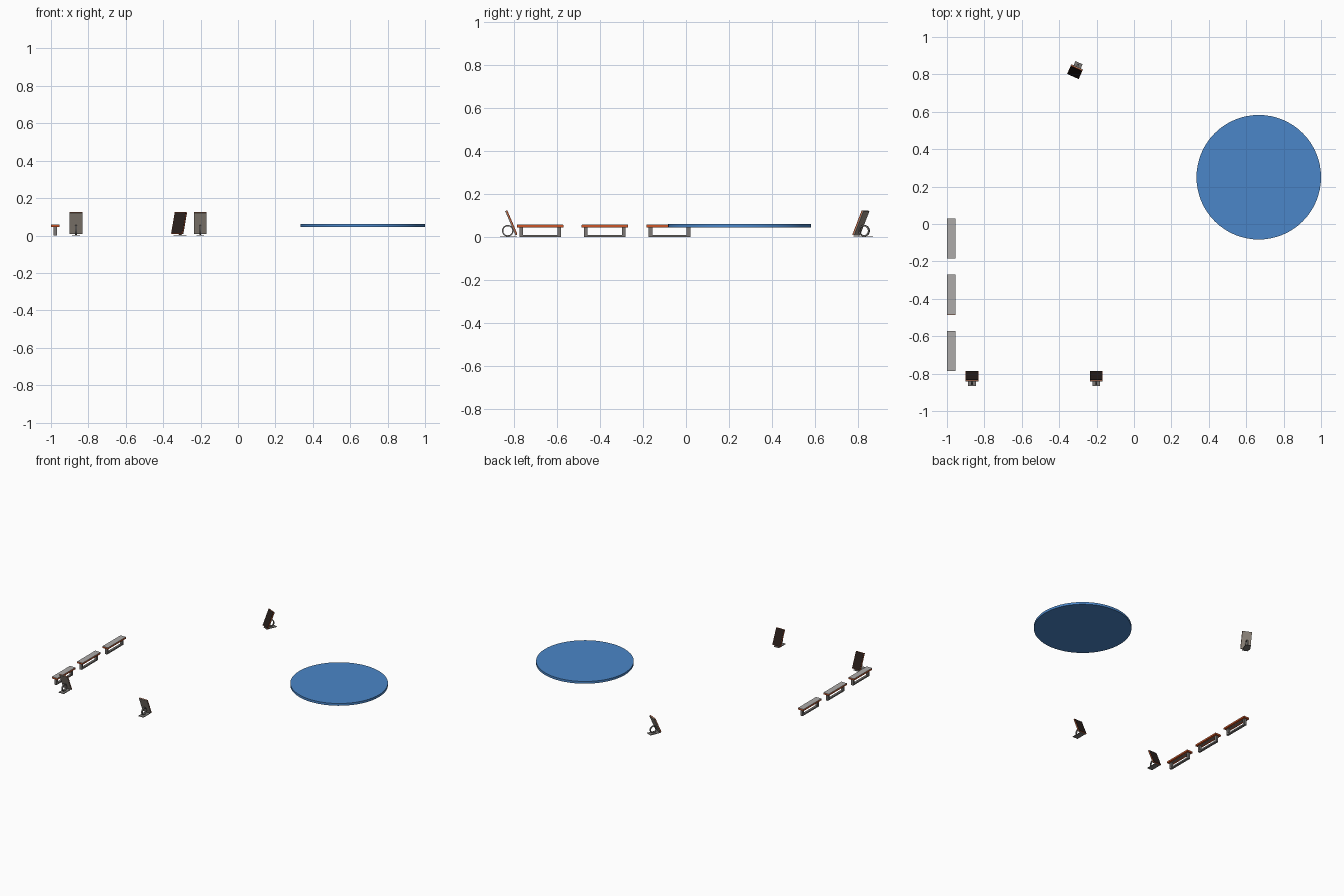
import bpy, math
from mathutils import Matrix, Vector

if "Cube" in bpy.data.objects:
    bpy.data.objects.remove(bpy.data.objects["Cube"])


def mat(name, r, g, b):
    m = bpy.data.materials.new(name)
    m.diffuse_color = (r, g, b, 1)
    m.use_nodes = True
    m.node_tree.nodes["Principled BSDF"].inputs["Base Color"].default_value = m.diffuse_color
    return m


BLUE = mat("blue", 0.07, 0.24, 0.58)
ORANGE = mat("orange", 0.6, 0.09, 0.02)
DARK = mat("dark_screen", 0.02, 0.012, 0.01)
GREY = mat("frame_grey", 0.2, 0.19, 0.18)
LIGHT = mat("light_grey", 0.42, 0.41, 0.4)
WARM = mat("warm_grey", 0.3, 0.26, 0.22)


def finish(ob, name, m, world=Matrix()):
    ob.name = name
    ob.data.materials.append(m)
    ob.matrix_world = world @ ob.matrix_basis
    return ob


def box(name, centre, size, m, world=Matrix()):
    bpy.ops.mesh.primitive_cube_add(size=1)
    ob = bpy.context.object
    ob.data.transform(Matrix.LocRotScale(Vector(centre), None, Vector(size)))
    return finish(ob, name, m, world)


def loop(name, outer, inner, width, m, world=Matrix()):
    """Closed frame: outer and inner (y, z) outlines bridged and given width in x."""
    n = len(outer)
    verts = [(x, y, z) for x in (-width / 2, width / 2) for ring in (outer, inner) for y, z in ring]
    faces = []
    for i in range(n):
        j = (i + 1) % n
        for a, b in ((0, n), (n, 3 * n), (3 * n, 2 * n), (2 * n, 0)):
            faces.append((a + i, b + i, b + j, a + j))
    me = bpy.data.meshes.new(name)
    me.from_pydata(verts, [], faces)
    ob = bpy.data.objects.new(name, me)
    bpy.context.collection.objects.link(ob)
    return finish(ob, name, m, world)


def rect(y, z0, z1):
    return [(-y, z0), (y, z0), (y, z1), (-y, z1)]


def circle(r, cy, cz, n=32):
    return [(cy + r * math.cos(2 * math.pi * i / n), cz + r * math.sin(2 * math.pi * i / n)) for i in range(n)]


# Round platform
bpy.ops.mesh.primitive_cylinder_add(vertices=64, radius=0.333, depth=0.017, location=(0.667, 0.25, 0.054))
finish(bpy.context.object, "round_platform", BLUE)
bpy.ops.object.shade_smooth_by_angle()

# Row of benches: rectangular frame, board and thin grey top
for i, y in enumerate((-0.679, -0.378, -0.077)):
    w = Matrix.Translation((-0.977, y, 0))
    loop(f"bench_frame_{i}", rect(0.097, 0, 0.046), rect(0.08, 0.01, 0.045), 0.017, GREY, w)
    box(f"bench_board_{i}", (0, 0, 0.051), (0.046, 0.215, 0.010), ORANGE, w)
    box(f"bench_top_{i}", (0, 0, 0.0575), (0.045, 0.214, 0.003), LIGHT, w)

# Tilted panels on ring stands, screen facing local +y
for i, (x, y, turn) in enumerate(((-0.866, -0.824, 0), (-0.202, -0.824, 0), (-0.311, 0.824, 156))):
    w = Matrix.Translation((x, y, 0)) @ Matrix.Rotation(math.radians(turn), 4, 'Z')
    t = w @ Matrix.Translation((0, 0.011, 0.067)) @ Matrix.Rotation(math.radians(23), 4, 'X')
    box(f"panel_back_{i}", (0, -0.003, 0), (0.068, 0.005, 0.123), WARM, t)
    box(f"panel_rim_{i}", (0, 0.0015, 0), (0.068, 0.004, 0.123), ORANGE, t)
    box(f"panel_screen_{i}", (0, 0.004, 0), (0.064, 0.002, 0.119), DARK, t)
    ring = loop(f"stand_ring_{i}", circle(0.027, -0.006, 0.03), circle(0.021, -0.006, 0.03), 0.010, GREY, w)
    bpy.context.view_layer.objects.active = ring
    ring.select_set(True)
    bpy.ops.object.shade_smooth_by_angle()
    box(f"stand_base_{i}", (0, -0.002, 0.002), (0.042, 0.08, 0.004), GREY, w)
